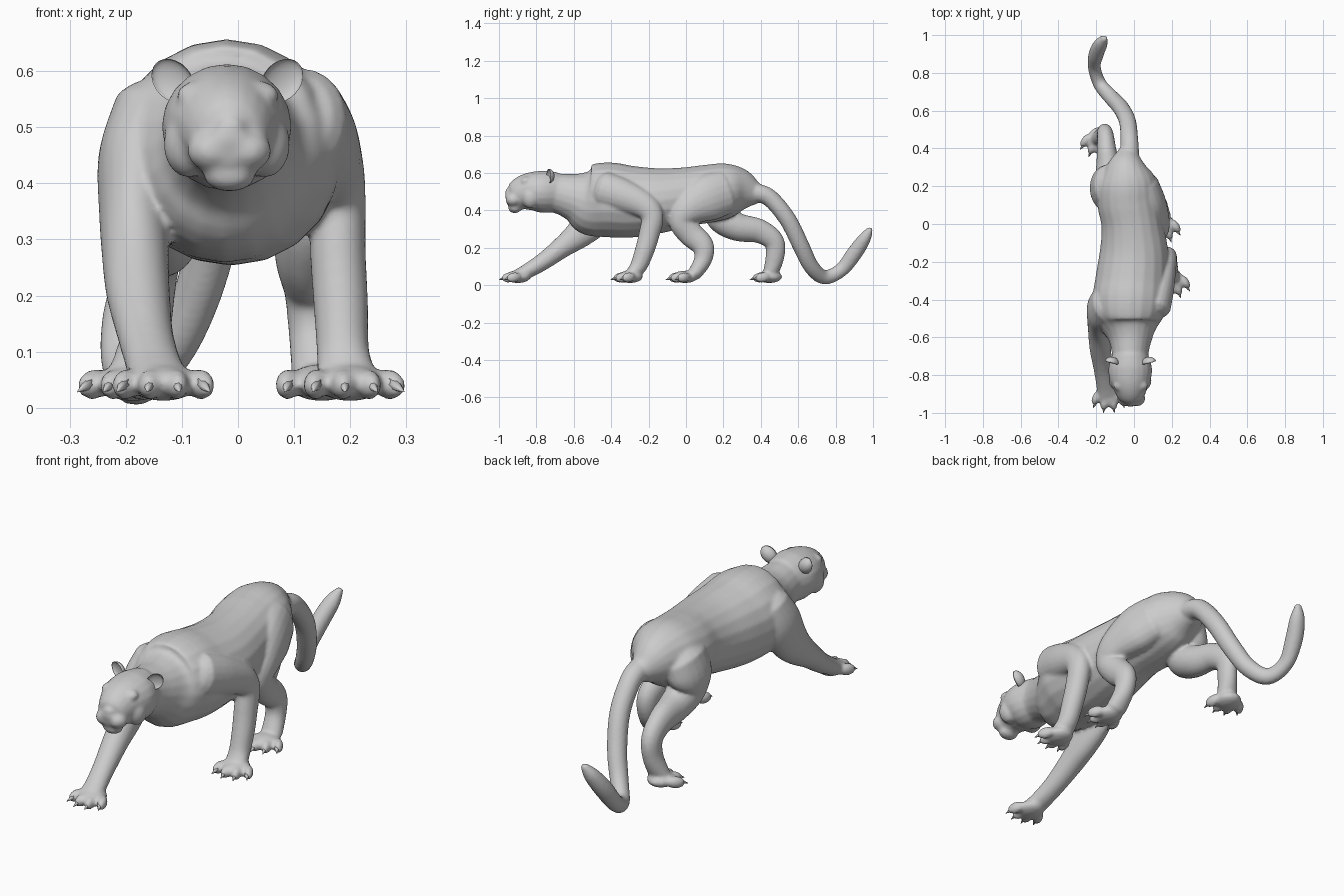
import bpy, bmesh, math
from mathutils import Vector, Matrix, Euler

SIDES, STEPS = 20, 5


def spline(rows):
    """Catmull-Rom through rows of (x, y, z, half width, half height)."""
    pts = [rows[0]] + list(rows) + [rows[-1]]
    out = []
    for a, b, c, d in zip(pts, pts[1:], pts[2:], pts[3:]):
        for k in range(STEPS):
            t = k / STEPS
            out.append([0.5 * (2*q + (r-p)*t + (2*p-5*q+4*r-s)*t*t + (3*q-p-3*r+s)*t**3)
                        for p, q, r, s in zip(a, b, c, d)])
    return out + [list(rows[-1])]


def loft(bm, rows):
    """Closed tube of ellipses following the rows, with domed ends."""
    rows = spline(rows)
    cen = [Vector(r[:3]) for r in rows]
    rings = []
    last = len(rows) - 1
    for i, r in enumerate(rows):
        tan = (cen[min(i+1, last)] - cen[max(i-1, 0)]).normalized()
        side = (Vector((1, 0, 0)) - tan * tan.x).normalized()
        up = side.cross(tan)
        specs = [(0, 1)]
        if i == 0:
            specs = [(-0.5, 0.5), (-0.35, 0.8), (0, 1)]
        elif i == last:
            specs = [(0, 1), (0.35, 0.8), (0.5, 0.5)]
        for off, s in specs:
            c = cen[i] + tan * off * min(r[3], r[4])
            rings.append([bm.verts.new(c + side * math.cos(a) * r[3] * s + up * math.sin(a) * r[4] * s)
                          for a in (2 * math.pi * k / SIDES for k in range(SIDES))])
    for p, q in zip(rings, rings[1:]):
        for k in range(SIDES):
            n = (k + 1) % SIDES
            bm.faces.new((p[k], p[n], q[n], q[k]))
    bm.faces.new(rings[0])
    bm.faces.new(rings[-1])


def blob(bm, loc, size, rot=(0, 0, 0)):
    m = Matrix.LocRotScale(Vector(loc), Euler(rot), Vector(size))
    return bmesh.ops.create_uvsphere(bm, u_segments=20, v_segments=12, radius=1, matrix=m)["verts"]


def finish(bm, name):
    bmesh.ops.recalc_face_normals(bm, faces=bm.faces)
    me = bpy.data.meshes.new(name)
    bm.to_mesh(me)
    bm.free()
    me.polygons.foreach_set("use_smooth", [True] * len(me.polygons))
    ob = bpy.data.objects.new(name, me)
    bpy.context.collection.objects.link(ob)
    return ob


body, claws = bmesh.new(), bmesh.new()

# Torso and neck
loft(body, [(-.02, -.78, .50, .095, .10), (-.02, -.68, .49, .098, .108), (-.02, -.60, .472, .12, .13),
            (-.025, -.52, .452, .165, .185), (-.02, -.42, .457, .20, .20), (-.01, -.30, .447, .195, .193),
            (0, -.15, .452, .182, .175), (-.01, 0, .473, .163, .158), (-.03, .12, .49, .165, .155),
            (-.035, .22, .505, .155, .147), (-.04, .30, .505, .11, .117), (-.035, .37, .49, .06, .065)])

# Tail
loft(body, [(-.035, .30, .50, .06, .065), (-.025, .37, .495, .052, .052), (-.025, .45, .465, .047, .047),
            (-.035, .545, .35, .045, .046), (-.07, .615, .21, .043, .045), (-.12, .67, .10, .04, .042),
            (-.18, .74, .043, .036, .039), (-.21, .83, .082, .034, .038), (-.20, .90, .17, .04, .042),
            (-.175, .955, .25, .036, .034), (-.155, .985, .30, .016, .016)])

# Front legs: the -x one reaches forward, the +x one is drawn back
loft(body, [(-.14, -.42, .52, .085, .10), (-.175, -.45, .44, .075, .11), (-.185, -.50, .35, .063, .10),
            (-.183, -.57, .275, .06, .078), (-.178, -.66, .205, .057, .058), (-.165, -.76, .13, .05, .047),
            (-.15, -.85, .075, .05, .04), (-.138, -.92, .045, .058, .03)])
loft(body, [(.11, -.44, .51, .085, .10), (.14, -.33, .475, .075, .09), (.17, -.22, .425, .055, .07),
            (.178, -.18, .365, .05, .06), (.178, -.195, .28, .05, .056), (.183, -.22, .19, .049, .052),
            (.187, -.255, .10, .047, .045), (.195, -.30, .05, .055, .032)])

# Hind legs: the +x one steps forward, the -x one pushes off behind
loft(body, [(.05, .21, .50, .08, .12), (.085, .11, .465, .085, .125), (.12, .01, .405, .07, .09),
            (.125, -.025, .34, .058, .068), (.12, .025, .275, .055, .068), (.13, .09, .21, .048, .06),
            (.135, .09, .135, .045, .048), (.145, .045, .06, .05, .038)])
loft(body, [(-.12, .20, .50, .10, .12), (-.15, .19, .43, .085, .12), (-.14, .20, .355, .08, .085),
            (-.135, .28, .31, .068, .075), (-.145, .39, .29, .052, .065), (-.152, .47, .235, .044, .055),
            (-.16, .475, .15, .042, .05), (-.18, .45, .06, .05, .04)])

# Paws: pad, four toes and claws fanned around the tip
for cx, tip, yaw in ((-.133, -1, 0), (.20, -.40, .2), (.15, -.105, .2), (-.187, .345, -.25)):
    turn = Matrix.Translation((cx, tip + .10, 0)) @ Matrix.Rotation(yaw, 4, 'Z')
    blob(body, turn @ Vector((0, 0, .045)), (.062, .07, .033), (0, 0, yaw))
    for dx in (-.066, -.023, .023, .066):
        back = .025 if abs(dx) > .05 else 0
        ang = yaw + dx * 6
        blob(body, turn @ Vector((dx, -.045 + back, .042)), (.022, .042, .027), (.15, 0, ang))
        m = (Matrix.Translation(turn @ Vector((dx * 1.15, -.082 + back, .036)))
             @ Matrix.Rotation(ang, 4, 'Z') @ Matrix.Rotation(math.radians(112), 4, 'X'))
        bmesh.ops.create_cone(claws, cap_ends=True, segments=8, radius1=.013, radius2=.001,
                              depth=.04, matrix=m)

# Head: skull to muzzle
loft(body, [(-.02, -.69, .50, .095, .105), (-.02, -.76, .50, .115, .113), (-.02, -.82, .502, .11, .104),
            (-.018, -.875, .49, .088, .092), (-.016, -.92, .468, .066, .07), (-.015, -.94, .462, .045, .05)])
blob(body, (-.015, -.905, .518), (.032, .062, .03), (.35, 0, 0))   # nose bridge
blob(body, (-.013, -.945, .502), (.027, .022, .018))               # nose
blob(body, (-.015, -.915, .415), (.047, .036, .03))                # chin
for s in (-1, 1):
    blob(body, (-.015 + s * .032, -.922, .458), (.043, .043, .037))             # muzzle pad
    blob(body, (-.018 + s * .058, -.86, .562), (.034, .028, .018), (.5, s * .2, 0))  # brow
    blob(body, (-.02 + s * .068, -.83, .47), (.045, .05, .06))                  # cheek

coat = finish(body, "body")
mod = coat.modifiers.new("merge", 'REMESH')
mod.mode, mod.voxel_size, mod.use_smooth_shade = 'VOXEL', .008, True
mod = coat.modifiers.new("soften", 'SMOOTH')
mod.factor, mod.iterations = .5, 5
finish(claws, "claws")

# Ears: rounded shells with the front half pushed in to form a cup
for s, name in ((-1, "left_ear"), (1, "right_ear")):
    bm = bmesh.new()
    for v in blob(bm, (0, 0, 0), (.034, .032, .043)):
        if v.co.y < 0:
            v.co.y *= -.45
    bm.transform(Matrix.LocRotScale(Vector((-.019 + s * .098, -.735, .583)),
                                    Euler((.1, s * .75, s * .35)), None))
    finish(bm, name)
